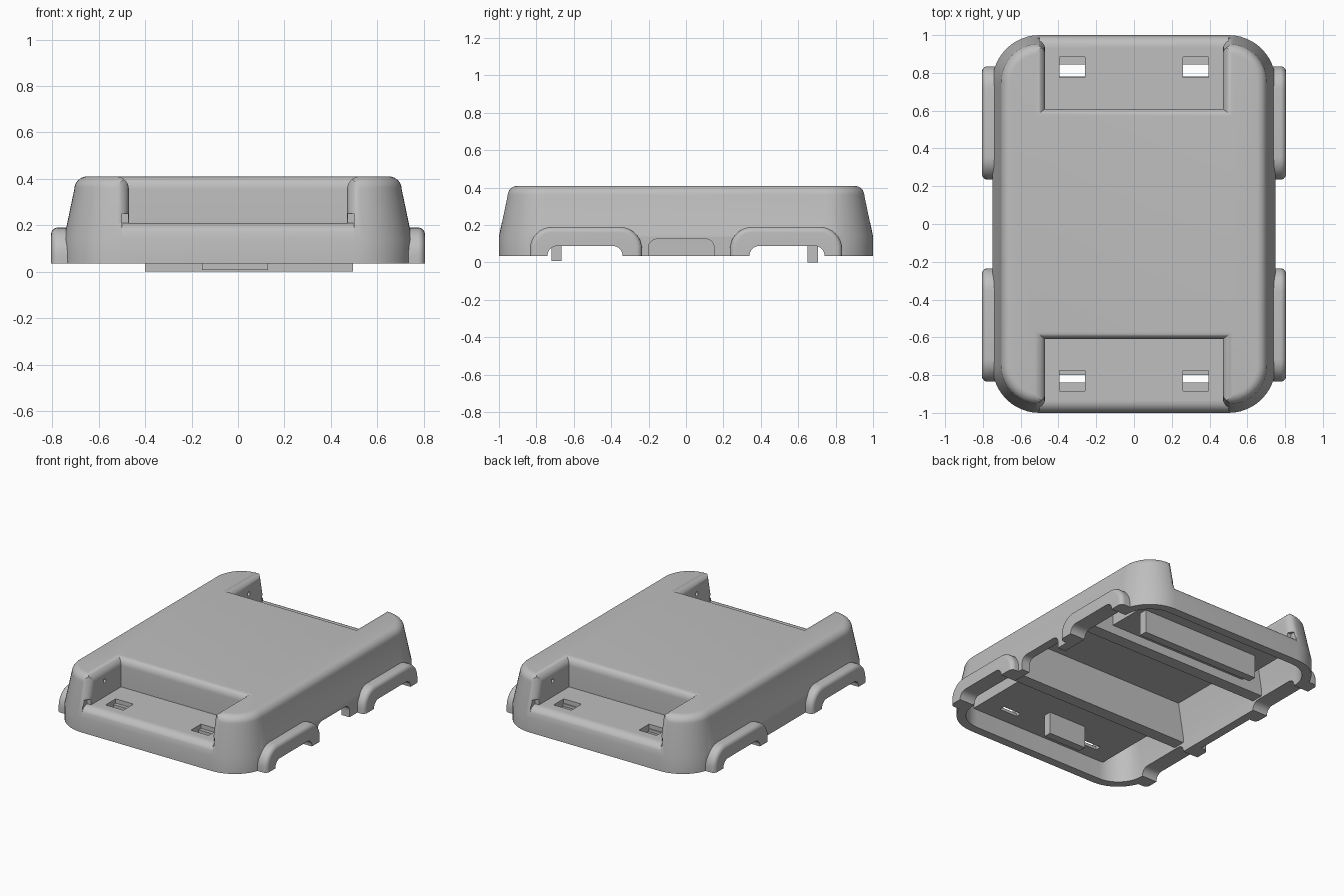
import bpy, bmesh, math
from math import sin, cos, pi

if "Cube" in bpy.data.objects:
    bpy.data.objects.remove(bpy.data.objects["Cube"])

grey = bpy.data.materials.new("plain grey")
grey.use_nodes = True
COLOUR = (0.52, 0.52, 0.52, 1)
grey.diffuse_color = COLOUR
grey.node_tree.nodes["Principled BSDF"].inputs["Base Color"].default_value = COLOUR


def loft(name, rings):
    """Skin a stack of matching closed rings and cap both ends."""
    bm = bmesh.new()
    loops = [[bm.verts.new(p) for p in ring] for ring in rings]
    for a, b in zip(loops, loops[1:]):
        for i in range(len(a)):
            j = (i + 1) % len(a)
            bm.faces.new((a[i], a[j], b[j], b[i]))
    bm.faces.new(loops[0][::-1])
    bm.faces.new(loops[-1])
    bmesh.ops.recalc_face_normals(bm, faces=bm.faces)
    mesh = bpy.data.meshes.new(name)
    bm.to_mesh(mesh)
    bm.free()
    mesh.materials.append(grey)
    ob = bpy.data.objects.new(name, mesh)
    bpy.context.collection.objects.link(ob)
    return ob


def arc(steps=8):
    return [i * pi / 2 / steps for i in range(steps + 1)]


def rounded_rect(hx, hy, r, z, cy=0):
    pts = []
    for k, (sx, sy) in enumerate([(1, 1), (-1, 1), (-1, -1), (1, -1)]):
        for a in (arc(12) if r else [0]):
            t = a + k * pi / 2
            pts.append((sx * (hx - r) + r * cos(t), cy + sy * (hy - r) + r * sin(t), z))
    return pts


def box(name, x0, x1, y0, y1, z0, z1):
    return loft(name, [[(x0, y0, z), (x1, y0, z), (x1, y1, z), (x0, y1, z)] for z in (z0, z1)])


def combine(target, tool, operation="DIFFERENCE"):
    """Apply a boolean and discard the tool."""
    tool.hide_render = True
    mod = target.modifiers.new("cut", "BOOLEAN")
    mod.operation, mod.object, mod.solver = operation, tool, "EXACT"
    bpy.context.view_layer.objects.active = target
    bpy.ops.object.modifier_apply(modifier=mod.name)
    bpy.data.objects.remove(tool)


def arch_ring(x, cy, half, top, r, base):
    """Outline with two rounded top corners, in the plane of one side."""
    right = [(half - r + r * cos(a), top - r + r * sin(a)) for a in arc()]
    pts = [(half, base)] + right + [(-y, z) for y, z in reversed(right)] + [(-half, base)]
    return [(x, cy + y, z) for y, z in pts]


# Tapered outer body with a rounded top edge
BASE, TOP, WAIST, R = 0.035, 0.41, 0.14, 0.055
rings = [rounded_rect(0.75, 1.0, 0.25, BASE), rounded_rect(0.75, 1.0, 0.25, WAIST)]
for a in arc():
    d = 0.045 + R * (1 - cos(a))
    rings.append(rounded_rect(0.75 - d, 1 - d, 0.25 - d, TOP - R + R * sin(a)))
body = loft("case_body", rings)

# Wheel arch flanges with rounded outer edges
for side in (-1, 1):
    for cy in (-0.535, 0.535):
        rings = [arch_ring(side * 0.6, cy, 0.3, 0.19, 0.12, BASE)]
        for a in arc():
            d = 0.03 * (1 - cos(a))
            rings.append(arch_ring(side * (0.775 + 0.03 * sin(a)), cy, 0.3 - d, 0.19 - d, 0.12 - d, BASE))
        combine(body, loft("arch", rings), "UNION")

# End recesses: flared pocket, rounded tower corners, rounded floor lip
FLOOR, HALF, F = 0.21, 0.47, 0.055
for s in (-1, 1):
    rings = [rounded_rect(HALF, 0.39, 0, FLOOR, s)]
    for a in arc():
        d = F * (1 - cos(a))
        rings.append(rounded_rect(HALF + d, 0.39 + d * 0.75, 0, TOP - F + F * sin(a), s))
    rings.append(rounded_rect(HALF + F, 0.39 + F * 0.75, 0, TOP + 0.1, s))
    combine(body, loft("recess_cutter", rings))

    rings = []
    for z in (FLOOR, TOP + 0.08):
        front = 1 - 0.045 * (z - WAIST) / 0.215
        edge = [(HALF + F - F * cos(a), front - F + F * sin(a)) for a in arc()]
        edge.append((HALF + F, front + 0.1))
        outline = edge + [(-x, y) for x, y in reversed(edge)]
        rings.append([(x, s * y, z) for x, y in outline])
    combine(body, loft("corner_cutter", rings))

    lip = [(0.938 + 0.06 * sin(a), 0.15 + 0.06 * cos(a)) for a in arc()]
    lip += [(1.05, 0.15), (1.05, 0.25), (0.938, 0.25)]
    combine(body, loft("lip_cutter", [[(x, s * y, z) for y, z in lip] for x in (-0.5, 0.5)]))

# Hollow inside, leaving the recess undersides and two cross walls
cavity = loft("cavity", [rounded_rect(0.69, 0.94, 0.19, -0.1), rounded_rect(0.69, 0.94, 0.19, WAIST),
                         rounded_rect(0.65, 0.9, 0.15, 0.37)])
for s in (-1, 1):
    y0, y1 = sorted((s * 0.42, s * 1.2))
    combine(cavity, box("recess_block", -0.53, 0.53, y0, y1, 0.16, 0.6))
    y0, y1 = sorted((s * 0.34, s * 0.425))
    combine(cavity, box("cross_wall", -1, 1, y0, y1, 0.1, 0.6))
combine(body, cavity)

# Wheel openings through both sides, and one port in the left side
for cy in (-0.54, 0.54):
    rings = [arch_ring(x, cy, 0.2, 0.088, 0.05, -0.1) for x in (-1, 1)]
    combine(body, loft("wheel_cutter", rings))
combine(body, loft("port_cutter", [arch_ring(x, -0.025, 0.175, 0.125, 0.045, -0.1) for x in (0.6, 1)]))

# Latch slots: wide pocket on top, narrower passage below
for x in (-0.327, 0.327):
    for s, inner, outer in ((-1, 0.8, 0.84), (1, 0.782, 0.845)):
        for near, far, z in ((0.775, 0.885, 0.18), (inner, outer, 0.1)):
            y0, y1 = sorted((s * near, s * far))
            combine(body, box("slot_cutter", x - 0.068, x + 0.068, y0, y1, z, 0.3))

# Small pin holes in the inner tower faces
for sx in (-1, 1):
    for sy in (-1, 1):
        rings = [[(sx * x, sy * 0.79 + 0.014 * cos(k * pi / 6), 0.32 + 0.014 * sin(k * pi / 6))
                  for k in range(12)] for x in (0.45, 0.51)]
        combine(body, loft("pin_cutter", rings))

# Hanging plates under the recesses
front_plate = box("front_plate", -0.155, 0.13, -0.72, -0.665, 0.008, 0.18)
back_plate = box("back_plate", -0.4, 0.495, 0.65, 0.705, 0, 0.18)

for ob in (body, front_plate, back_plate):
    bpy.ops.object.select_all(action="DESELECT")
    ob.select_set(True)
    bpy.context.view_layer.objects.active = ob
    bpy.ops.object.shade_smooth_by_angle(angle=math.radians(32))
